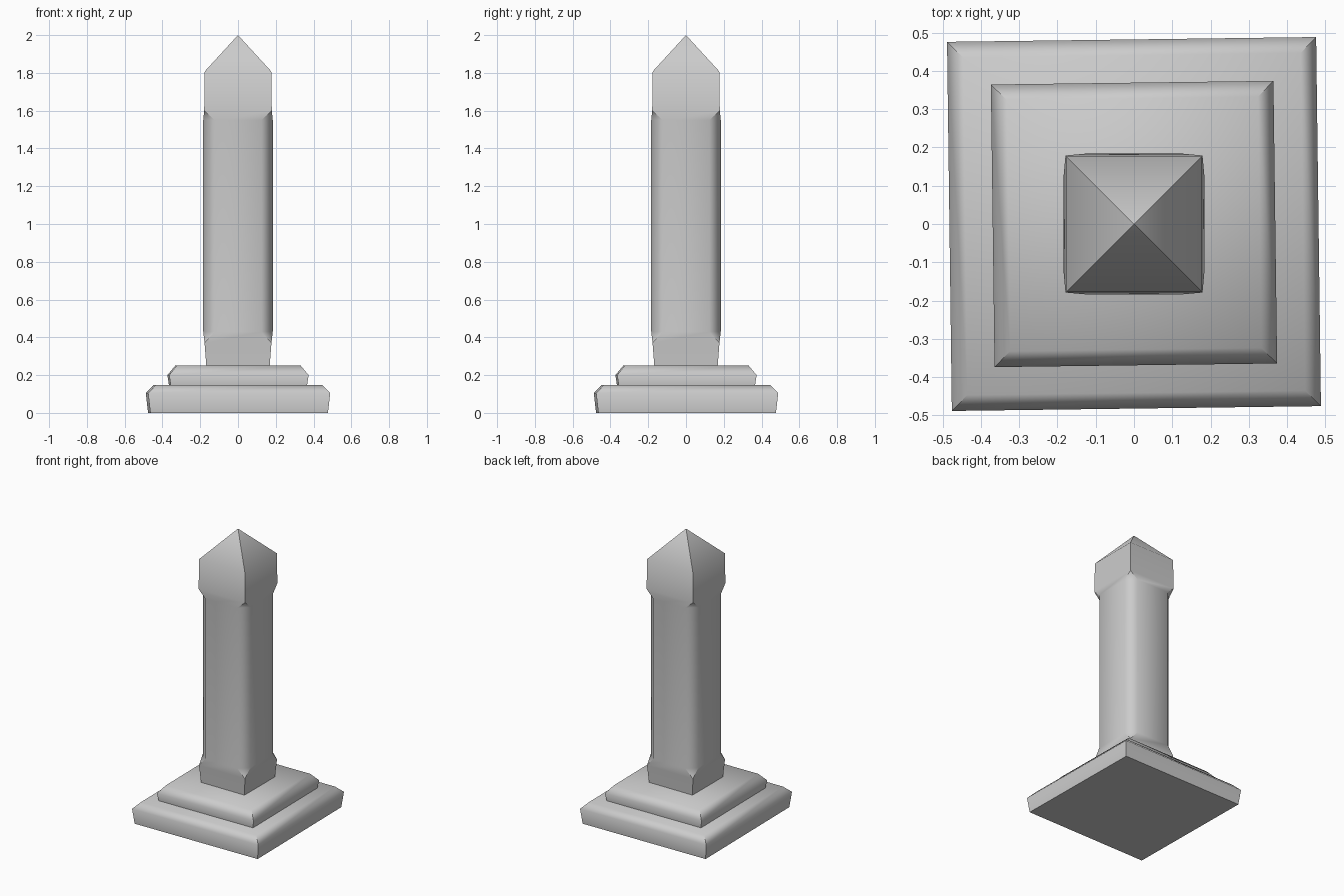
import bpy
import bmesh
import math

if "Cube" in bpy.data.objects:
    bpy.data.objects.remove(bpy.data.objects["Cube"], do_unlink=True)

# One grey stone colour
stone = bpy.data.materials.new("grey stone")
stone.use_nodes = True
colour = (0.6, 0.6, 0.6, 1.0)
stone.diffuse_color = colour
stone.node_tree.nodes["Principled BSDF"].inputs["Base Color"].default_value = colour


def square_loft(name, sections, turn=0.0):
    """Stack square sections (z, half width, corner cut) into a closed solid."""
    bm = bmesh.new()
    rings = []
    for z, h, cut in sections:
        ring = []
        for q in range(4):
            a = q * math.pi / 2 + turn
            c, s = math.cos(a), math.sin(a)
            for x, y in ((h, h - cut), (h - cut, h)):
                ring.append(bm.verts.new((x * c - y * s, x * s + y * c, z)))
        rings.append(ring)
    for low, high in zip(rings, rings[1:]):
        for i in range(8):
            j = (i + 1) % 8
            bm.faces.new((low[i], low[j], high[j], high[i]))
    bm.faces.new(rings[0][::-1])
    bm.faces.new(rings[-1])
    # Uncut corners and the apex collapse to single points
    bmesh.ops.remove_doubles(bm, verts=bm.verts[:], dist=0.0005)
    bmesh.ops.recalc_face_normals(bm, faces=bm.faces[:])
    mesh = bpy.data.meshes.new(name)
    bm.to_mesh(mesh)
    bm.free()
    mesh.materials.append(stone)
    obj = bpy.data.objects.new(name, mesh)
    bpy.context.collection.objects.link(obj)
    bpy.ops.object.select_all(action="DESELECT")
    obj.select_set(True)
    bpy.context.view_layer.objects.active = obj
    bpy.ops.object.shade_smooth_by_angle(angle=math.radians(55))
    return obj


# Two plinth steps, flared sides and bevelled tops, set slightly askew
square_loft("lower_step", [(0, 0.47, 0), (0.105, 0.482, 0), (0.147, 0.441, 0)], 0.013)
square_loft("upper_step", [(0.14, 0.36, 0), (0.2, 0.369, 0), (0.25, 0.328, 0)], 0.013)

# Pillar: square foot, shaft with chamfered corners, square head and pointed cap
square_loft("pillar", [
    (0.24, 0.167, 0),
    (0.37, 0.177, 0),
    (0.43, 0.184, 0.06),
    (1.55, 0.184, 0.06),
    (1.6, 0.179, 0),
    (1.808, 0.176, 0),
    (2.0, 0, 0),
])
